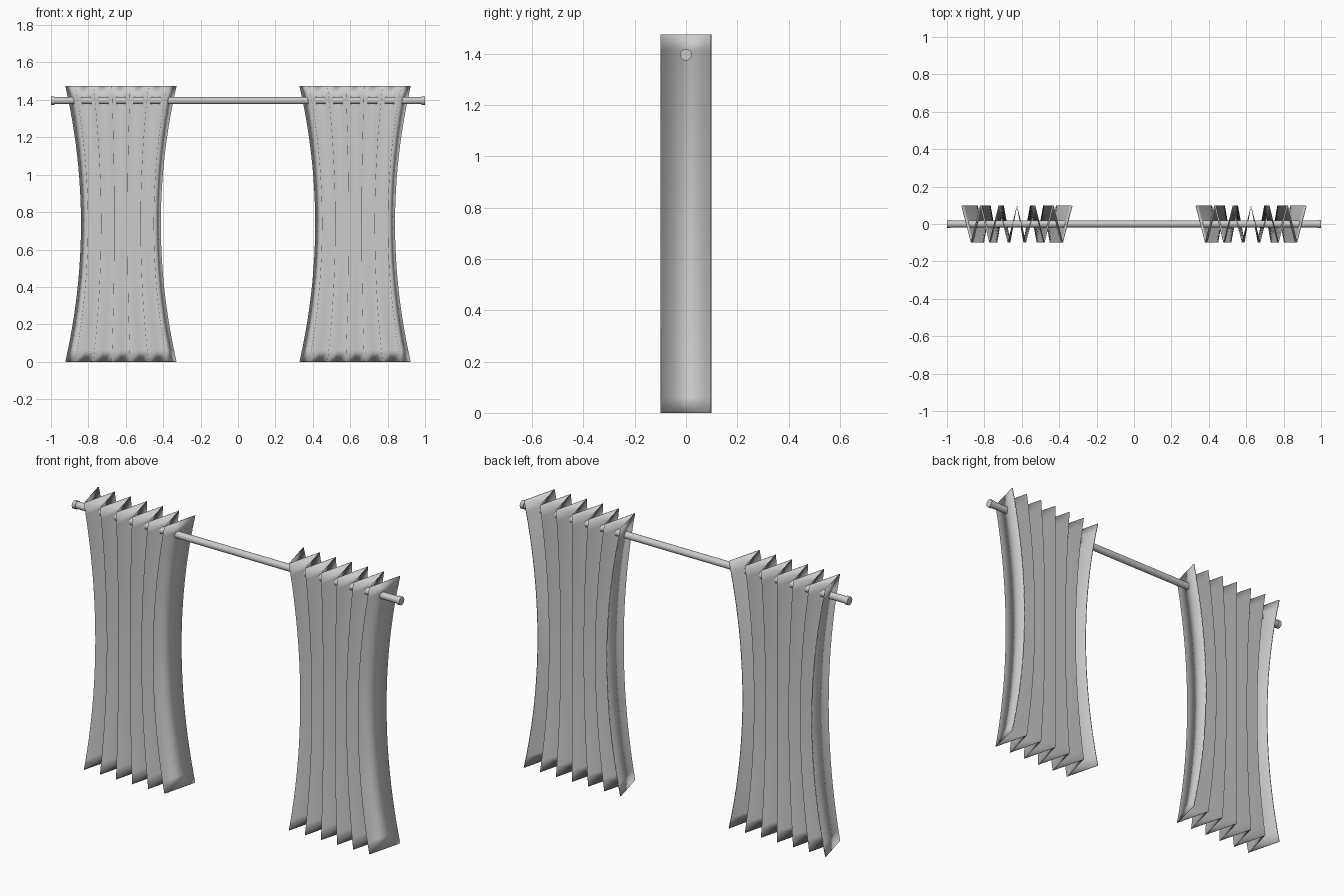
import bpy, bmesh, math

if "Cube" in bpy.data.objects:
    bpy.data.objects.remove(bpy.data.objects["Cube"])

HEIGHT, ROD_Z = 1.475, 1.396
FOLDS, ROWS, THICK = 12, 24, 0.005


def finish(obj, angle=None):
    bpy.ops.object.select_all(action='DESELECT')
    obj.select_set(True)
    bpy.context.view_layer.objects.active = obj
    if angle is None:
        bpy.ops.object.shade_smooth()
    else:
        bpy.ops.object.shade_smooth_by_angle(angle=math.radians(angle))


def curtain(name, cx):
    # thin pleated cloth, zigzag in plan, pinched towards mid height
    bm = bmesh.new()
    rows = []
    depth = 0.1 - THICK / 2
    for r in range(ROWS + 1):
        t = 2 * r / ROWS - 1
        half = 0.211 + 0.084 * t * t
        rows.append([bm.verts.new((cx + half * (2 * i / FOLDS - 1),
                                   depth if i % 2 == 0 else -depth,
                                   HEIGHT * r / ROWS))
                     for i in range(FOLDS + 1)])
    for a, b in zip(rows, rows[1:]):
        for i in range(FOLDS):
            bm.faces.new((a[i], a[i + 1], b[i + 1], b[i]))
    mesh = bpy.data.meshes.new(name)
    bm.to_mesh(mesh)
    bm.free()
    obj = bpy.data.objects.new(name, mesh)
    bpy.context.collection.objects.link(obj)
    finish(obj)
    cloth = obj.modifiers.new("cloth_thickness", 'SOLIDIFY')
    cloth.thickness = THICK
    cloth.offset = 0


def rod(name, radius, length, x):
    bpy.ops.mesh.primitive_cylinder_add(vertices=32, radius=radius, depth=length,
                                        location=(x, 0, ROD_Z),
                                        rotation=(0, math.pi / 2, 0))
    obj = bpy.context.object
    obj.name = name
    finish(obj, 40)


# Curtains and rod end caps on both sides
for side, s in (("left", -1), ("right", 1)):
    curtain(side + "_curtain", s * 0.626)
    rod(side + "_rod_cap", 0.0225, 0.02, s * 0.99)

# Curtain rod
rod("curtain_rod", 0.019, 1.97, 0)
